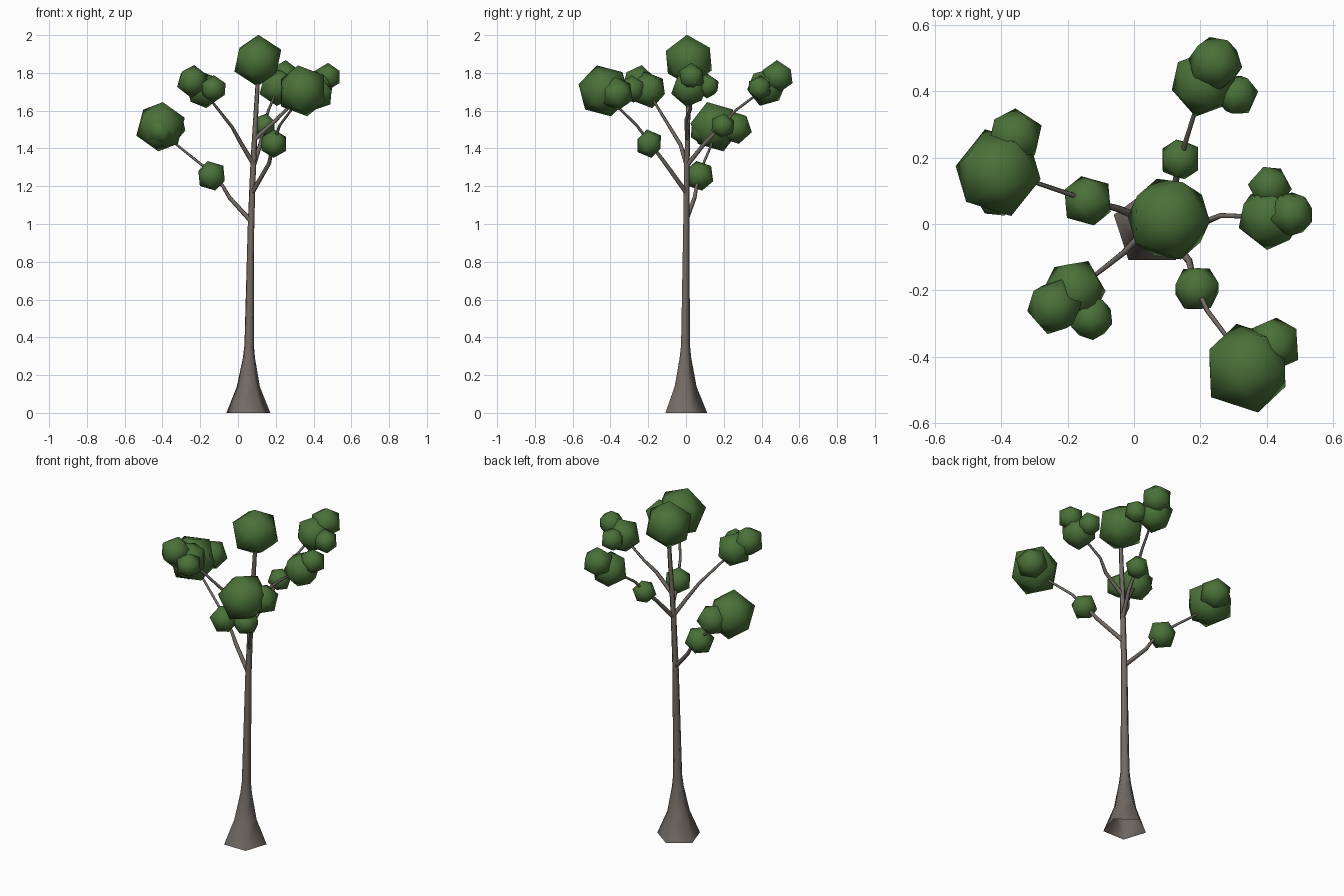
import bpy, bmesh, math, random
from mathutils import Vector, Euler, Matrix

if "Cube" in bpy.data.objects:
    bpy.data.objects.remove(bpy.data.objects["Cube"])

random.seed(4)


def material(name, rgb):
    m = bpy.data.materials.new(name)
    m.diffuse_color = (*rgb, 1)
    m.use_nodes = True
    m.node_tree.nodes["Principled BSDF"].inputs["Base Color"].default_value = m.diffuse_color
    return m


BARK = material("bark grey brown", (0.17, 0.145, 0.127))
LEAF = material("leaf green", (0.068, 0.165, 0.04))


def finish(name, bm, mat):
    for f in bm.faces:
        f.smooth = True
    me = bpy.data.meshes.new(name)
    bm.to_mesh(me)
    bm.free()
    me.materials.append(mat)
    ob = bpy.data.objects.new(name, me)
    bpy.context.collection.objects.link(ob)


def tube(name, points, radii, sides=5):
    """Open tapered tube following a path."""
    bm = bmesh.new()
    pts = [Vector(p) for p in points]
    rings = []
    for i, p in enumerate(pts):
        d = pts[min(i + 1, len(pts) - 1)] - pts[max(i - 1, 0)]
        if i == 0 and p.z == 0:
            d = Vector((0, 0, 1))          # flat cut on the ground
        q = Vector((0, 0, 1)).rotation_difference(d.normalized())
        ring = []
        for k in range(sides):
            a = math.pi / 2 + 2 * math.pi * k / sides
            off = Vector((math.cos(a), math.sin(a), 0)) * radii[i]
            ring.append(bm.verts.new(p + q @ off))
        rings.append(ring)
    for r0, r1 in zip(rings, rings[1:]):
        for k in range(sides):
            n = (k + 1) % sides
            bm.faces.new((r0[k], r0[n], r1[n], r1[k]))
    finish(name, bm, BARK)


def foliage(name, blobs, tilt=0.3):
    """Group of low-poly leaf balls given as (x, y, z, radius)."""
    bm = bmesh.new()
    for x, y, z, r in blobs:
        rot = Euler((random.uniform(-tilt, tilt), random.uniform(-tilt, tilt),
                     random.uniform(0, 6.28))).to_matrix().to_4x4()
        bmesh.ops.create_icosphere(bm, subdivisions=1, radius=r,
                                   matrix=Matrix.Translation((x, y, z)) @ rot)
    finish(name, bm, LEAF)


# Trunk with flared foot, open at the bottom
tube("trunk",
     [(0.055, -0.01, 0), (0.055, -0.008, 0.14), (0.058, -0.006, 0.29), (0.059, -0.005, 0.36),
      (0.069, 0, 1.0), (0.08, 0.003, 1.3), (0.09, 0.008, 1.5), (0.107, 0.014, 1.8)],
     [0.122, 0.064, 0.034, 0.026, 0.018, 0.016, 0.014, 0.011])

# Branches, each running through its leaf balls
branches = {
    "left": [(0.065, 0, 1.02), (-0.045, 0.045, 1.14), (-0.08, 0.055, 1.2),
             (-0.15, 0.075, 1.28), (-0.40, 0.16, 1.48)],
    "front_right": [(0.078, -0.002, 1.17), (0.165, -0.11, 1.32), (0.18, -0.17, 1.4),
                    (0.22, -0.26, 1.52), (0.34, -0.42, 1.68)],
    "back": [(0.083, 0.004, 1.31), (0.12, 0.1, 1.43), (0.14, 0.19, 1.52),
             (0.16, 0.26, 1.6), (0.21, 0.42, 1.72)],
    "front_left": [(0.08, 0, 1.32), (0.02, -0.03, 1.42), (-0.03, -0.085, 1.51),
                   (-0.1, -0.14, 1.6), (-0.18, -0.2, 1.7)],
    "right": [(0.088, 0.006, 1.45), (0.2, 0, 1.55), (0.26, 0.025, 1.61), (0.41, 0.02, 1.72)],
}
for name, path in branches.items():
    n = len(path) - 1
    tube(name + "_branch", path, [0.013 - 0.007 * i / n for i in range(n + 1)])

# Foliage
foliage("top_foliage", [(0.105, 0.015, 1.865, 0.137)], 0.08)
foliage("left_foliage", [(-0.41, 0.155, 1.515, 0.138), (-0.36, 0.262, 1.51, 0.09),
                         (-0.41, 0.1, 1.495, 0.085)])
foliage("left_small_foliage", [(-0.14, 0.07, 1.255, 0.082)])
foliage("front_right_foliage", [(0.342, -0.435, 1.705, 0.142), (0.42, -0.365, 1.69, 0.09)])
foliage("front_right_small_foliage", [(0.19, -0.195, 1.425, 0.076)])
foliage("back_foliage", [(0.21, 0.425, 1.725, 0.105), (0.245, 0.485, 1.78, 0.088),
                         (0.31, 0.39, 1.72, 0.068)])
foliage("back_small_foliage", [(0.14, 0.195, 1.52, 0.067)])
foliage("front_left_foliage", [(-0.18, -0.2, 1.71, 0.1), (-0.24, -0.25, 1.755, 0.088),
                               (-0.13, -0.283, 1.715, 0.073)])
foliage("right_foliage", [(0.41, 0.02, 1.72, 0.103), (0.41, 0.112, 1.73, 0.068),
                          (0.475, 0.03, 1.78, 0.073)])
